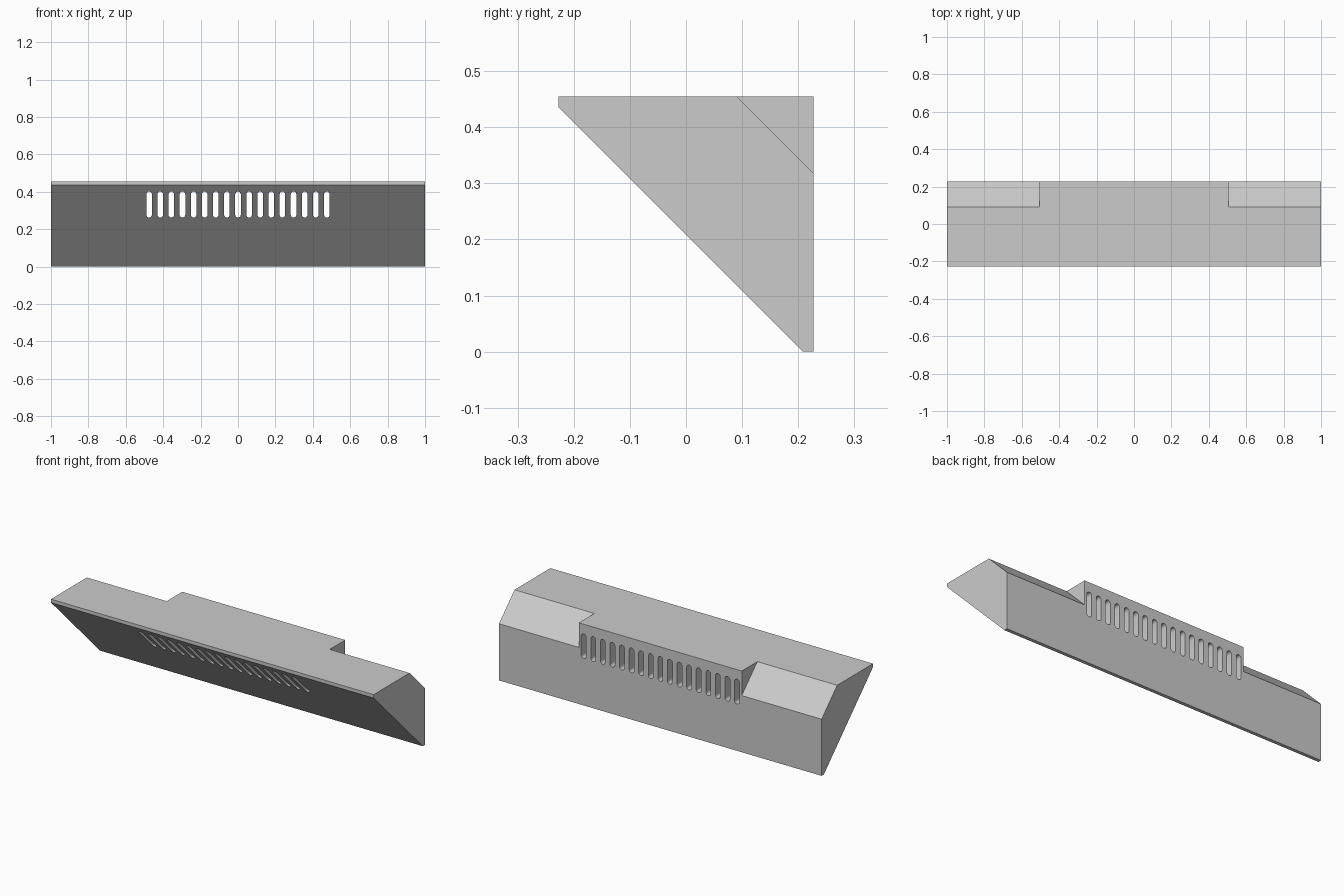
import bpy, bmesh, math
from mathutils import Vector

if "Cube" in bpy.data.objects:
    bpy.data.objects.remove(bpy.data.objects["Cube"])


def add_prism(bm, points, direction):
    """Extrude a closed outline along a direction."""
    face = bm.faces.new([bm.verts.new(p) for p in points])
    ext = bmesh.ops.extrude_face_region(bm, geom=[face])
    verts = [g for g in ext["geom"] if isinstance(g, bmesh.types.BMVert)]
    bmesh.ops.translate(bm, verts=verts, vec=Vector(direction))


def make_object(name, bm):
    bmesh.ops.recalc_face_normals(bm, faces=bm.faces[:])
    mesh = bpy.data.meshes.new(name)
    bm.to_mesh(mesh)
    bm.free()
    obj = bpy.data.objects.new(name, mesh)
    bpy.context.collection.objects.link(obj)
    return obj


def cut(target, cutter):
    mod = target.modifiers.new("cut", "BOOLEAN")
    mod.operation = "DIFFERENCE"
    mod.solver = "EXACT"
    mod.object = cutter
    bpy.context.view_layer.objects.active = target
    bpy.ops.object.modifier_apply(modifier=mod.name)
    bpy.data.objects.remove(cutter)


# Wedge body: side profile extruded along x
D, H = 0.2275, 0.455
bm = bmesh.new()
profile = [(-D, H), (-D, 0.436), (0.208, 0), (D, 0), (D, H)]
add_prism(bm, [(-1, y, z) for y, z in profile], (2, 0, 0))
body = make_object("vent_body", bm)

# Sloped corner cuts at both rear ends
bm = bmesh.new()
y0, z0, m = 0.09, 0.3175, 0.1
bevel = [(y0 - m, H + m), (D + m, z0 - m), (D + m, H + m)]
for side in (-1, 1):
    add_prism(bm, [(side * 0.505, y, z) for y, z in bevel], (side * 0.6, 0, 0))
cut(body, make_object("corner_cutter", bm))

# Row of round-ended slots running front to back
bm = bmesh.new()
count, pitch, r = 17, 0.0594, 0.015
z_low, z_high, steps = 0.262, 0.401, 8
for i in range(count):
    x = (i - (count - 1) / 2) * pitch
    outline = []
    for zc, start in ((z_high - r, 0), (z_low + r, math.pi)):
        for k in range(steps + 1):
            a = start + math.pi * k / steps
            outline.append((x + r * math.cos(a), -0.4, zc + r * math.sin(a)))
    add_prism(bm, outline, (0, 0.8, 0))
cut(body, make_object("slot_cutter", bm))

# Smooth slot ends, crisp body edges
body.select_set(True)
bpy.context.view_layer.objects.active = body
bpy.ops.object.shade_smooth_by_angle(angle=math.radians(30))
